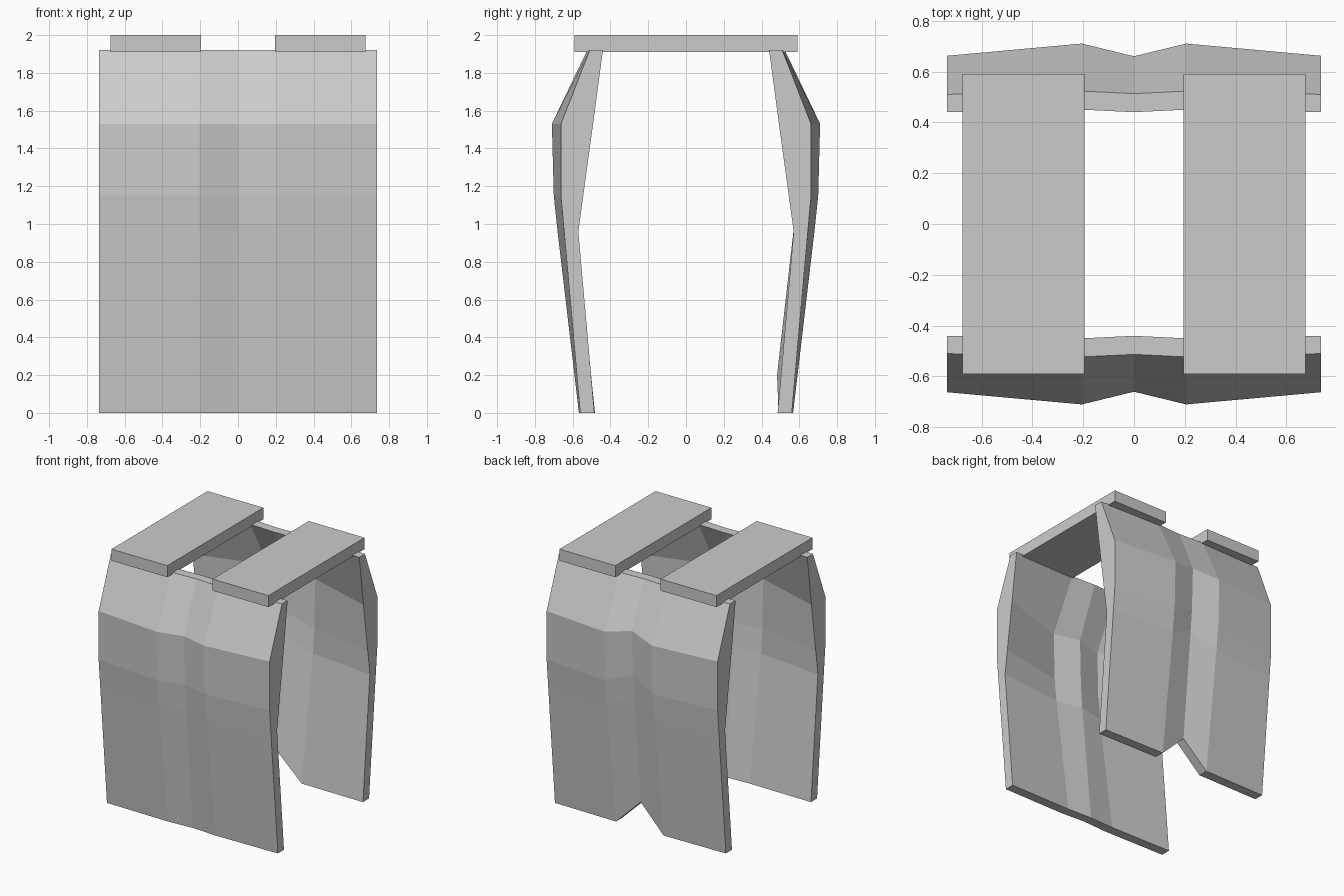
import bpy, bmesh

if "Cube" in bpy.data.objects:
    bpy.data.objects.remove(bpy.data.objects["Cube"])

ROWS = [0, 0.96, 1.15, 1.53, 1.92]
EDGE, RIDGE, CENTRE = 0.735, 0.205, 0.0
# depth from the middle plane at each row, per column
OUTER = {EDGE: [0.56, 0.645, 0.662, 0.662, 0.51],
         RIDGE: [0.567, 0.68, 0.70, 0.71, 0.523],
         CENTRE: [0.555, 0.635, 0.65, 0.66, 0.513]}
INNER = {EDGE: [0.485, 0.57, 0.544, 0.492, 0.44],
         RIDGE: [0.49, 0.625, 0.645, 0.655, 0.45],
         CENTRE: [0.482, 0.58, 0.595, 0.605, 0.44]}
COLUMNS = [-EDGE, -RIDGE, CENTRE, RIDGE, EDGE]


def plate(name, side, notch):
    """Creased plate; side is the y direction, notch lifts the bottom centre."""
    bm = bmesh.new()

    def layer(depths):
        return [[bm.verts.new((x, side * depths[abs(x)][j],
                               z + (notch * (1 - z / 1.92) if x == 0 else 0)))
                 for j, z in enumerate(ROWS)] for x in COLUMNS]

    outer, inner = layer(OUTER), layer(INNER)
    nc, nr = len(COLUMNS), len(ROWS)
    # outer and inner skins
    for g in (outer, inner):
        for i in range(nc - 1):
            for j in range(nr - 1):
                bm.faces.new((g[i][j], g[i + 1][j], g[i + 1][j + 1], g[i][j + 1]))
    # rim joining the skins
    for i in range(nc - 1):
        for j in (0, nr - 1):
            bm.faces.new((outer[i][j], outer[i + 1][j], inner[i + 1][j], inner[i][j]))
    for j in range(nr - 1):
        for i in (0, nc - 1):
            bm.faces.new((outer[i][j], outer[i][j + 1], inner[i][j + 1], inner[i][j]))
    bmesh.ops.recalc_face_normals(bm, faces=bm.faces)
    finish(name, bm)


def finish(name, bm):
    mesh = bpy.data.meshes.new(name)
    bm.to_mesh(mesh)
    bm.free()
    bpy.context.collection.objects.link(bpy.data.objects.new(name, mesh))


def strap(name, side):
    bm = bmesh.new()
    bmesh.ops.create_cube(bm, size=1)
    bmesh.ops.scale(bm, vec=(0.48, 1.18, 0.09), verts=bm.verts)
    bmesh.ops.translate(bm, vec=(side * 0.435, 0, 1.955), verts=bm.verts)
    finish(name, bm)


# Front and back panels
plate("front_panel", -1, 0.0)
plate("back_panel", 1, 0.2)

# Shoulder straps
strap("left_shoulder_strap", -1)
strap("right_shoulder_strap", 1)
